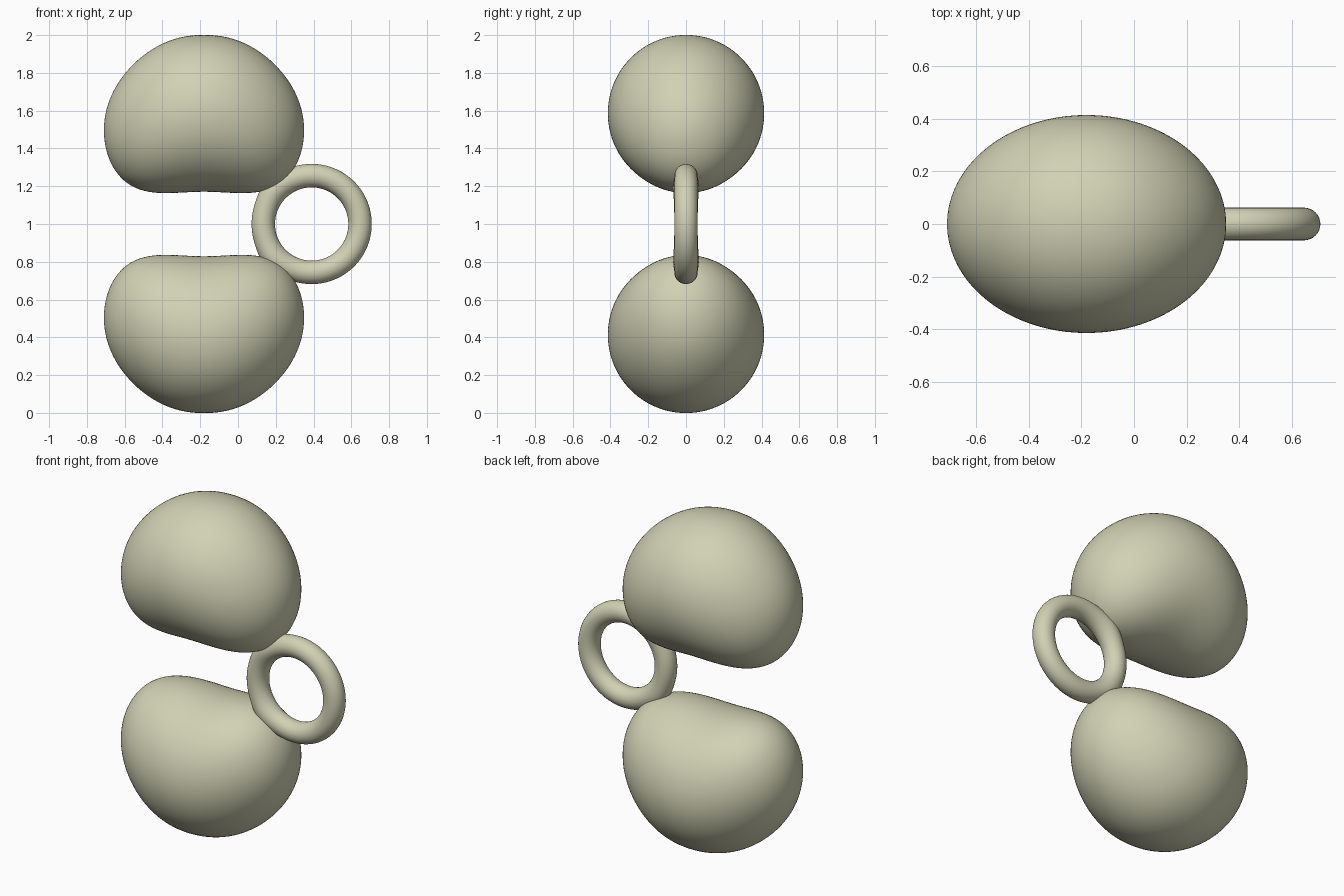
import bpy, bmesh
from math import sin, cos, pi, sqrt, exp
from mathutils import Matrix, Vector

cube = bpy.data.objects.get("Cube")
if cube:
    bpy.data.objects.remove(cube, do_unlink=True)

# Single pale stone colour
COLOUR = (0.64, 0.64, 0.46, 1.0)
stone = bpy.data.materials.new("pale_stone")
stone.use_nodes = True
stone.diffuse_color = COLOUR
bsdf = next(n for n in stone.node_tree.nodes if n.type == 'BSDF_PRINCIPLED')
bsdf.inputs["Base Color"].default_value = COLOUR
bsdf.inputs["Roughness"].default_value = 0.7


def finish(name, bm):
    """Turn a bmesh into a smooth, coloured object."""
    bmesh.ops.recalc_face_normals(bm, faces=bm.faces)
    for face in bm.faces:
        face.smooth = True
    mesh = bpy.data.meshes.new(name)
    bm.to_mesh(mesh)
    bm.free()
    mesh.materials.append(stone)
    obj = bpy.data.objects.new(name, mesh)
    bpy.context.collection.objects.link(obj)
    return obj


def bean(name, side):
    """Bean-shaped lobe whose ends droop toward the middle height z = 1."""
    bm = bmesh.new()
    bmesh.ops.create_uvsphere(bm, u_segments=96, v_segments=64, radius=1,
                              matrix=Matrix.Rotation(pi / 2, 4, 'Y'))
    for v in bm.verts:
        t = max(-1.0, min(1.0, v.co.x))
        ring = max(sqrt(v.co.y ** 2 + v.co.z ** 2), 1e-6)
        width = 0.414 * sqrt(max(0, 1 - t * t))
        height = 0.415 * sqrt(max(0, 1 - abs(t) ** 2.7))
        middle = 0.586 - 0.17 * t ** 2 + 0.08 * t ** 4
        v.co = Vector((-0.18 + 0.53 * t,
                       v.co.y / ring * width,
                       1 + side * (middle + v.co.z / ring * height)))
    return finish(name, bm)


def joining_ring(name, major=0.256, minor=0.062, around=128, tube=32):
    """Ring that swells slightly where it blends into each lobe."""
    bm = bmesh.new()
    loops = []
    for i in range(around):
        a = 2 * pi * i / around
        off = abs(a - pi) - pi / 4
        swell = 0.014 * exp(-(off / 0.3) ** 2)
        loop = []
        for j in range(tube):
            b = 2 * pi * j / tube
            # only the outer half of the tube swells, so the hole stays round
            r = minor + swell * max(0, 0.4 + 0.6 * cos(b))
            d = major + r * cos(b)
            loop.append(bm.verts.new((0.39 + d * cos(a), r * sin(b), 1 + d * sin(a))))
        loops.append(loop)
    for i in range(around):
        p, q = loops[i], loops[(i + 1) % around]
        for j in range(tube):
            k = (j + 1) % tube
            bm.faces.new((p[j], q[j], q[k], p[k]))
    return finish(name, bm)


bean("upper_lobe", 1)
bean("lower_lobe", -1)
joining_ring("joining_ring")
